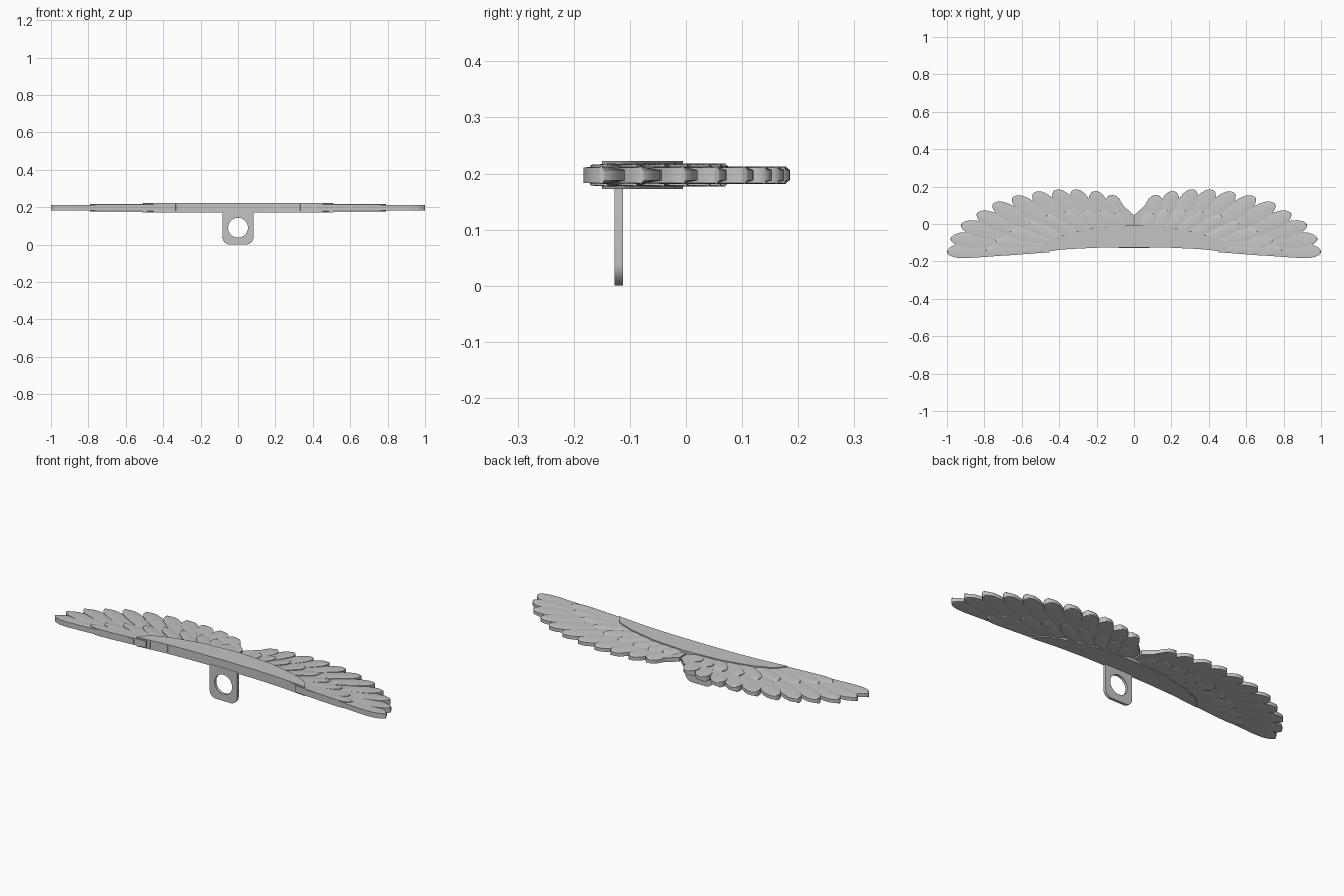
import bpy, bmesh, math
from mathutils import Vector

cube = bpy.data.objects.get("Cube")
if cube:
    bpy.data.objects.remove(cube, do_unlink=True)

grey = bpy.data.materials.new("plain_grey")
grey.use_nodes = True
COLOR = (0.55, 0.55, 0.55, 1)
grey.diffuse_color = COLOR
for node in grey.node_tree.nodes:
    if node.type == 'BSDF_PRINCIPLED':
        node.inputs["Base Color"].default_value = COLOR

MID = 0.197  # height of the wing's middle plane


def finish(name, bm, mirror=False):
    bmesh.ops.recalc_face_normals(bm, faces=bm.faces)
    mesh = bpy.data.meshes.new(name)
    bm.to_mesh(mesh)
    bm.free()
    mesh.materials.append(grey)
    mesh.shade_smooth()
    mesh.set_sharp_from_angle(angle=math.radians(25))
    obj = bpy.data.objects.new(name, mesh)
    bpy.context.collection.objects.link(obj)
    if mirror:
        obj.modifiers.new("Mirror", 'MIRROR')
    return obj


def plate(name, outline, half, mirror=False):
    """Flat outline given thickness about the middle plane."""
    bm = bmesh.new()
    face = bm.faces.new([bm.verts.new((x, y, MID - half)) for x, y in outline])
    up = bmesh.ops.extrude_face_region(bm, geom=[face])["geom"]
    bmesh.ops.translate(bm, vec=(0, 0, 2 * half),
                        verts=[v for v in up if isinstance(v, bmesh.types.BMVert)])
    return finish(name, bm, mirror)


def direction(degrees):
    a = math.radians(degrees)
    return Vector((math.cos(a), math.sin(a)))


# Blade width along a feather: (position, share of full width)
BLADE = [(0, .75), (.3, .9), (.6, 1), (.8, .97), (.9, .82), (.96, .55), (.99, .28), (1, .1)]


def feather(name, tip, angle, length, width, half):
    """Curved, slightly ridged blade running back from its tip."""
    tip = Vector(tip)
    bend = tip - direction(angle) * length / 2
    root = bend - direction(angle + 6) * length / 2
    bm = bmesh.new()
    rings = []
    for t, share in BLADE:
        p = root * (1 - t) ** 2 + bend * 2 * t * (1 - t) + tip * t * t
        along = (bend - root) * (1 - t) + (tip - bend) * t
        side = Vector((-along.y, along.x)).normalized() * width * share
        # inner edge thin, outer edge thick, so neighbours step over each other
        section = [(1, -.6), (1, .6), (0, 1), (-1, .9), (-1, -.9), (0, -1)]
        rings.append([bm.verts.new((p.x + side.x * s, p.y + side.y * s, MID + half * z))
                      for s, z in section])
    for a, b in zip(rings, rings[1:]):
        for k in range(6):
            n = (k + 1) % 6
            bm.faces.new((a[k], a[n], b[n], b[k]))
    bm.faces.new(rings[0])
    bm.faces.new(rings[-1])
    finish(name, bm, True)


def feather_row(name, tips, longest, shortest, width, half):
    for i, (x, y, angle) in enumerate(tips):
        f = i / (len(tips) - 1)
        feather(f"{name}_{i + 1}", (x, y), angle,
                longest + (shortest - longest) * f, width, half)


# Long flight feathers, from the wing tip inwards: x, y, angle
feather_row("flight_feather",
            [(1, -.15, -6), (.98, -.08, 2), (.925, -.005, 12), (.84, .055, 22),
             (.755, .105, 26), (.65, .14, 30), (.54, .162, 34), (.43, .175, 42),
             (.33, .178, 50), (.225, .17, 56), (.135, .15, 60)],
            .48, .2, .043, .0155)

# Shorter, thicker covering feathers
feather_row("covert_feather",
            [(.79, -.142, -6), (.74, -.09, 2), (.66, -.04, 10), (.56, .0, 22),
             (.47, .04, 28), (.37, .06, 35), (.27, .07, 42), (.18, .07, 50), (.1, .055, 58)],
            .34, .14, .036, .0205)

# Web that fills the wing beneath the feathers
plate("wing_web", [(.004, .05), (.06, .1), (.2, .1), (.4, .1), (.6, .06), (.78, -.05),
                   (.82, -.16), (.5, -.14), (.004, -.1)], .0115, True)

# Thick curved spine across the middle
front = [(0, -.125), (.2, -.127), (.35, -.134), (.51, -.15)]
back = [(.49, -.12), (.46, -.09), (.36, -.052), (.2, -.018), (0, -.005)]
right_half = front + back
left_half = [(-x, y) for x, y in reversed(right_half) if x > 0]
plate("spine", right_half + left_half, .025)

# Hanging tab with a round hole
STEPS = 10
HOLE_Z = .09
bm = bmesh.new()
loops = []
for y in (-.127, -.112):
    outer, inner = [], []
    for corner in range(4):
        sx = 1 if corner in (0, 3) else -1
        r = .005 if corner < 2 else .04
        cx = sx * (.083 - r)
        cz = .18 - r if corner < 2 else r
        for j in range(STEPS):
            a = math.pi / 2 * (corner + j / (STEPS - 1))
            outer.append(bm.verts.new((cx + r * math.cos(a), y, cz + r * math.sin(a))))
            b = math.pi / 2 * (corner + (j + .5) / STEPS)
            inner.append(bm.verts.new((.053 * math.cos(b), y, HOLE_Z + .053 * math.sin(b))))
    loops.append((outer, inner))
(fo, fi), (bo, bi) = loops
for a, b in ((fo, fi), (fi, bi), (bi, bo), (bo, fo)):
    for k in range(len(a)):
        n = (k + 1) % len(a)
        bm.faces.new((a[k], a[n], b[n], b[k]))
finish("hanging_tab", bm)
